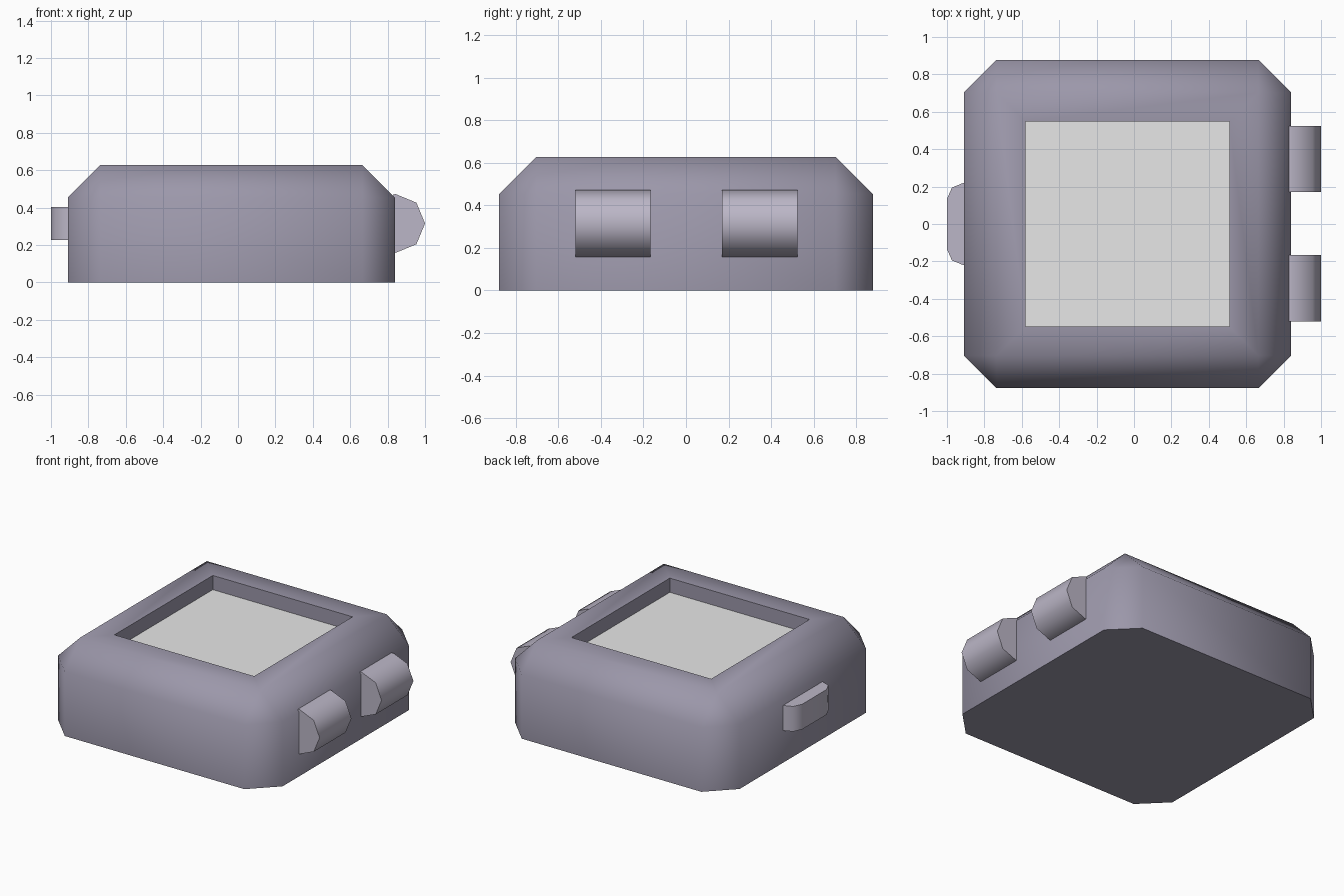
import bpy, bmesh, math
from mathutils import Matrix

cube = bpy.data.objects.get("Cube")
if cube:
    bpy.data.objects.remove(cube, do_unlink=True)


def material(name, color):
    m = bpy.data.materials.new(name)
    m.use_nodes = True
    m.diffuse_color = (*color, 1)
    m.node_tree.nodes["Principled BSDF"].inputs["Base Color"].default_value = (*color, 1)
    return m


shell = material("purple grey", (0.33, 0.31, 0.40))
pale = material("pale purple grey", (0.50, 0.47, 0.57))
panel = material("light grey", (0.80, 0.80, 0.80))


def finish(name, bm, mats):
    bmesh.ops.recalc_face_normals(bm, faces=bm.faces)
    mesh = bpy.data.meshes.new(name)
    bm.to_mesh(mesh)
    bm.free()
    for m in mats:
        mesh.materials.append(m)
    ob = bpy.data.objects.new(name, mesh)
    bpy.context.collection.objects.link(ob)
    bpy.ops.object.select_all(action='DESELECT')
    ob.select_set(True)
    bpy.context.view_layer.objects.active = ob
    bpy.ops.object.shade_smooth_by_angle(angle=math.radians(50))
    return ob


def prism(name, outline, offset, mat):
    """Extrude a closed outline of 3D points by an offset."""
    bm = bmesh.new()
    face = bm.faces.new([bm.verts.new(p) for p in outline])
    new = bmesh.ops.extrude_face_region(bm, geom=[face])["geom"]
    bmesh.ops.translate(bm, vec=offset,
                        verts=[g for g in new if isinstance(g, bmesh.types.BMVert)])
    return finish(name, bm, [mat])


# Body: block with chamfered top and corner edges
bm = bmesh.new()
bmesh.ops.create_cube(bm, size=1, matrix=Matrix.Translation((-0.035, 0, 0.314))
                      @ Matrix.Diagonal((1.75, 1.756, 0.628, 1)))
edges = [e for e in bm.edges if max(v.co.z for v in e.verts) > 0.1]
bmesh.ops.bevel(bm, geom=edges, offset=0.175, offset_type='OFFSET',
                segments=1, profile=0.5, affect='EDGES')
bm.normal_update()

# Sunken square panel in the top
top = max(bm.faces, key=lambda f: f.calc_center_median().z)
bmesh.ops.inset_region(bm, faces=[top], thickness=0.22)
floor = bmesh.ops.extrude_discrete_faces(bm, faces=[top])["faces"][0]
bmesh.ops.translate(bm, verts=floor.verts, vec=(0, 0, -0.10))
floor.material_index = 1
finish("body", bm, [shell, panel])

# Two half-octagon buttons on the right-hand face
for name, y in (("front_button", -0.52), ("back_button", 0.17)):
    arc = [math.radians(a) for a in range(-90, 91, 45)]
    outline = [(0.83, y, 0.16), *[(0.843 + 0.157 * math.cos(a), y, 0.315 + 0.157 * math.sin(a))
                                  for a in arc], (0.83, y, 0.47)]
    prism(name, outline, (0, 0.354, 0), pale)

# Slim rounded button on the opposite face
half = [(-0.90, 0.222), (-0.912, 0.22), (-0.973, 0.195), (-1.0, 0.135)]
outline = half + [(x, -y) for x, y in reversed(half)]
prism("slim_button", [(x, y, 0.227) for x, y in outline], (0, 0, 0.177), pale)
